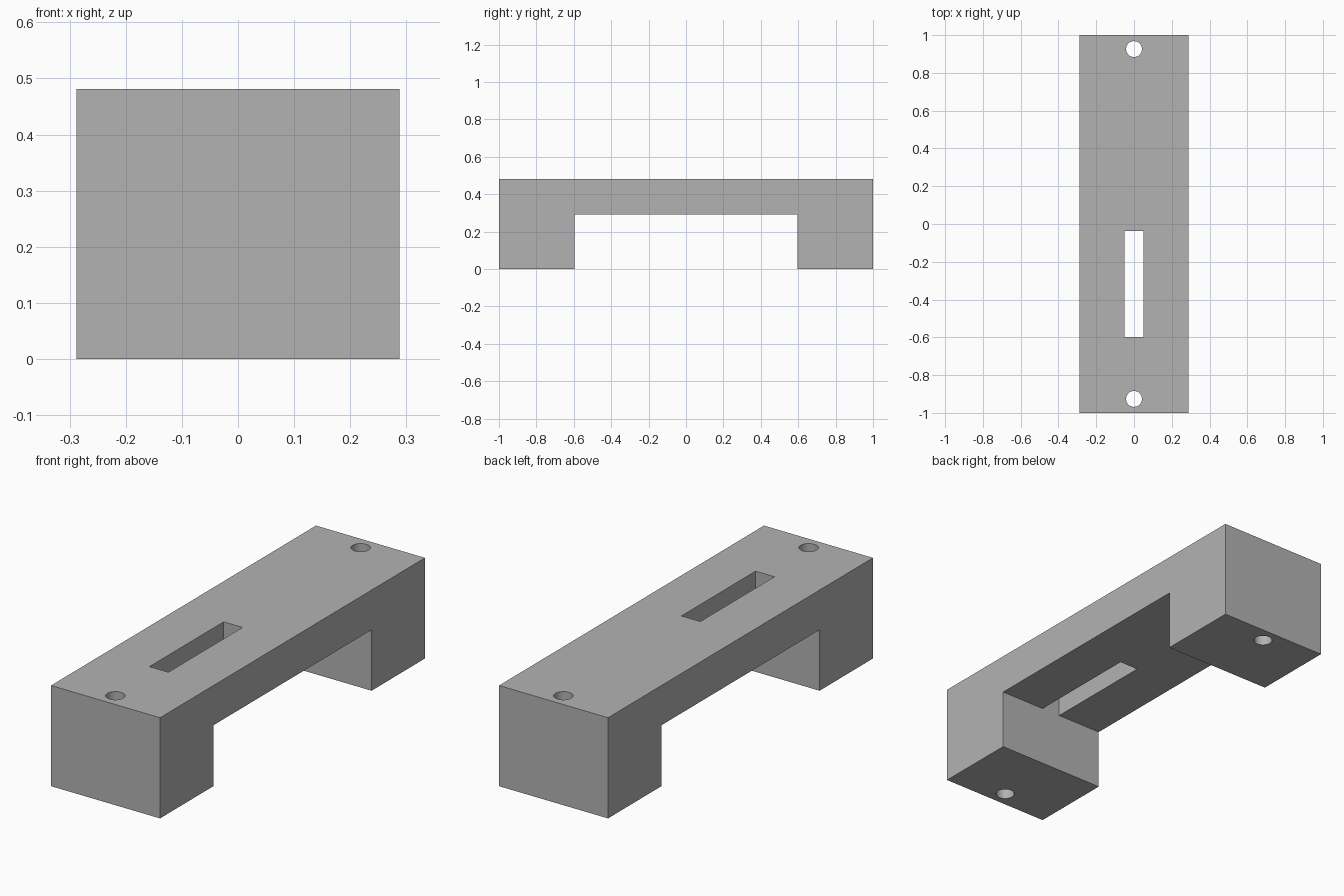
import bpy
import bmesh
from mathutils import Matrix

cube = bpy.data.objects.get("Cube")
if cube:
    bpy.data.objects.remove(cube)

HALF_W, HEIGHT, UNDERSIDE = 0.288, 0.481, 0.291
LEG_INNER = 0.597
SLOT_HALF_W, SLOT_END = 0.05, -0.037
HOLE_Y, HOLE_R = 0.926, 0.042

grey = bpy.data.materials.new("plain grey")
grey.use_nodes = True
colour = (0.45, 0.45, 0.45, 1)
grey.diffuse_color = colour
grey.node_tree.nodes["Principled BSDF"].inputs["Base Color"].default_value = colour


def add_object(name, bm):
    bmesh.ops.recalc_face_normals(bm, faces=bm.faces)
    mesh = bpy.data.meshes.new(name)
    bm.to_mesh(mesh)
    bm.free()
    mesh.materials.append(grey)
    obj = bpy.data.objects.new(name, mesh)
    bpy.context.collection.objects.link(obj)
    return obj


# Bridge body: side profile extruded across the width
half = [(1, HEIGHT), (1, 0), (LEG_INNER, 0), (LEG_INNER, UNDERSIDE)]
profile = half + [(-y, z) for y, z in reversed(half)]
bm = bmesh.new()
face = bm.faces.new([bm.verts.new((-HALF_W, y, z)) for y, z in profile])
side = bmesh.ops.extrude_face_region(bm, geom=[face])
moved = [v for v in side["geom"] if isinstance(v, bmesh.types.BMVert)]
bmesh.ops.translate(bm, verts=moved, vec=(2 * HALF_W, 0, 0))
body = add_object("bridge_bracket", bm)

# Cutters: a screw hole through each leg, and a slot that starts at the front leg
bm = bmesh.new()
for y in (-HOLE_Y, HOLE_Y):
    bmesh.ops.create_cone(bm, cap_ends=True, segments=48, radius1=HOLE_R,
                          radius2=HOLE_R, depth=2,
                          matrix=Matrix.Translation((0, y, 0)))
length = SLOT_END + LEG_INNER
centre = Matrix.Translation((0, SLOT_END - length / 2, HEIGHT))
size = Matrix.Diagonal((2 * SLOT_HALF_W, length, 0.6, 1))
bmesh.ops.create_cube(bm, size=1, matrix=centre @ size)
cutter = add_object("hole_and_slot_cutter", bm)
cutter.hide_render = True

cut = body.modifiers.new("holes and slot", "BOOLEAN")
cut.operation = "DIFFERENCE"
cut.solver = "EXACT"
cut.object = cutter

# Apply the cuts, drop the cutter and smooth the round hole walls
bpy.ops.object.select_all(action="DESELECT")
body.select_set(True)
bpy.context.view_layer.objects.active = body
bpy.ops.object.modifier_apply(modifier=cut.name)
bpy.data.objects.remove(cutter)
bpy.ops.object.shade_smooth_by_angle()
